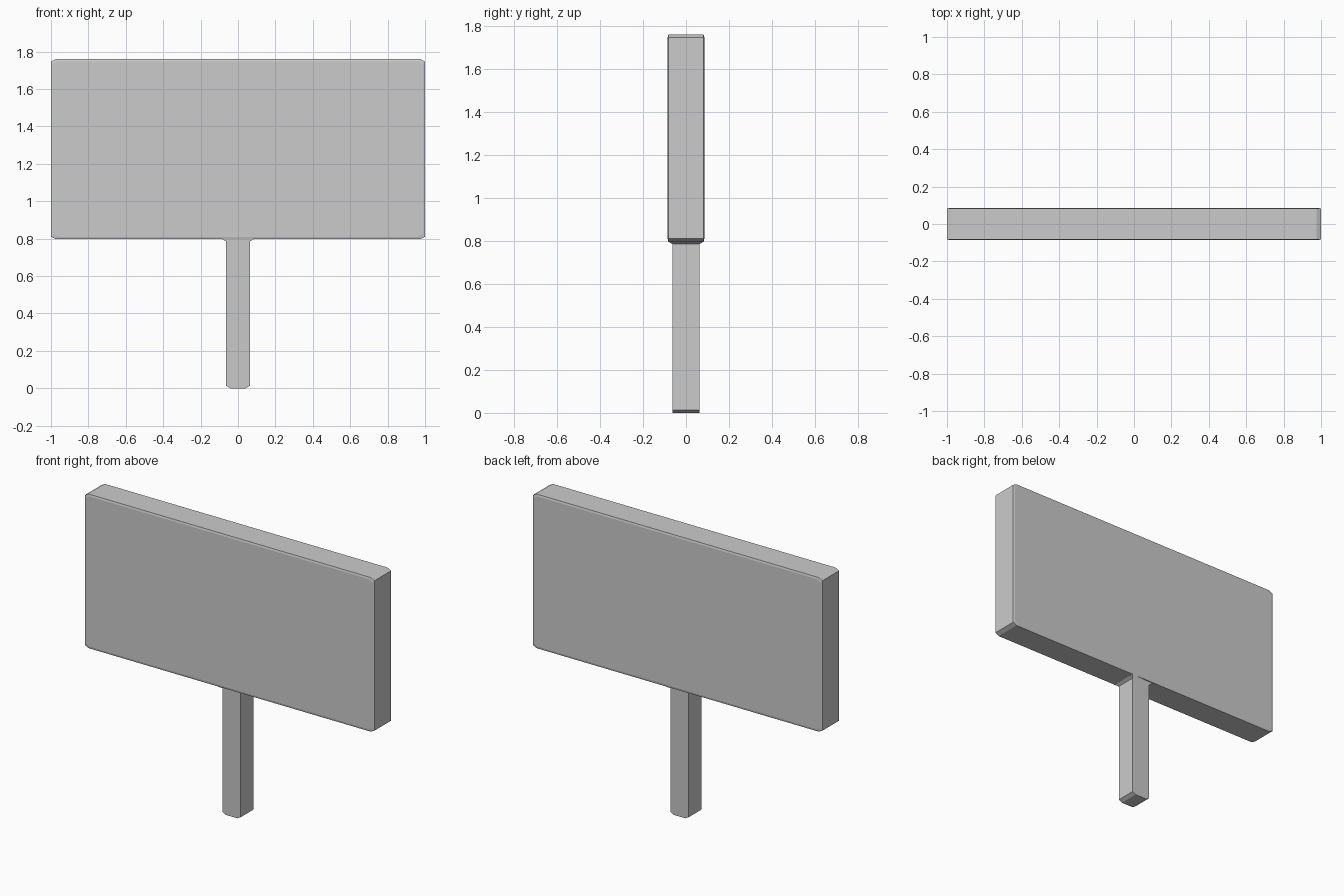
import bpy, bmesh

if "Cube" in bpy.data.objects:
    bpy.data.objects.remove(bpy.data.objects["Cube"])

grey = bpy.data.materials.new("light_grey")
grey.diffuse_color = (0.6, 0.6, 0.6, 1)
grey.use_nodes = True
grey.node_tree.nodes["Principled BSDF"].inputs["Base Color"].default_value = grey.diffuse_color


def build(name, rings):
    """Skin matching outline rings running front to back, capping both ends."""
    bm = bmesh.new()
    loops = [[bm.verts.new(p) for p in ring] for ring in rings]
    n = len(loops[0])
    for a, b in zip(loops, loops[1:]):
        for i in range(n):
            j = (i + 1) % n
            bm.faces.new((a[i], a[j], b[j], b[i]))
    bm.faces.new(loops[0])
    bm.faces.new(loops[-1])
    bmesh.ops.recalc_face_normals(bm, faces=bm.faces)
    mesh = bpy.data.meshes.new(name)
    bm.to_mesh(mesh)
    bm.free()
    mesh.materials.append(grey)
    obj = bpy.data.objects.new(name, mesh)
    bpy.context.collection.objects.link(obj)


def outline(y, inset=0.0):
    """Board outline with clipped corners."""
    x, lo, hi, cx, cz = 1 - inset, 0.798 + inset, 1.76 - inset, 0.025, 0.013
    return [(-x + cx, y, lo), (x - cx, y, lo), (x, y, lo + cz), (x, y, hi - cz),
            (x - cx, y, hi), (-x + cx, y, hi), (-x, y, hi - cz), (-x, y, lo + cz)]


# Sign board, with a very slight softening of the face borders
build("sign_board", [outline(-0.085, 0.012), outline(-0.082),
                     outline(0.082), outline(0.085, 0.012)])

# Post with clipped foot and a small flare under the board
half = [(0.04, 0), (0.063, 0.013), (0.063, 0.785), (0.083, 0.797), (0.083, 0.805)]
profile = half + [(-x, z) for x, z in reversed(half)]


def depth(z):
    return 0.083 if z > 0.79 else 0.063


build("post", [[(x, s * depth(z), z) for x, z in profile] for s in (-1, 1)])
